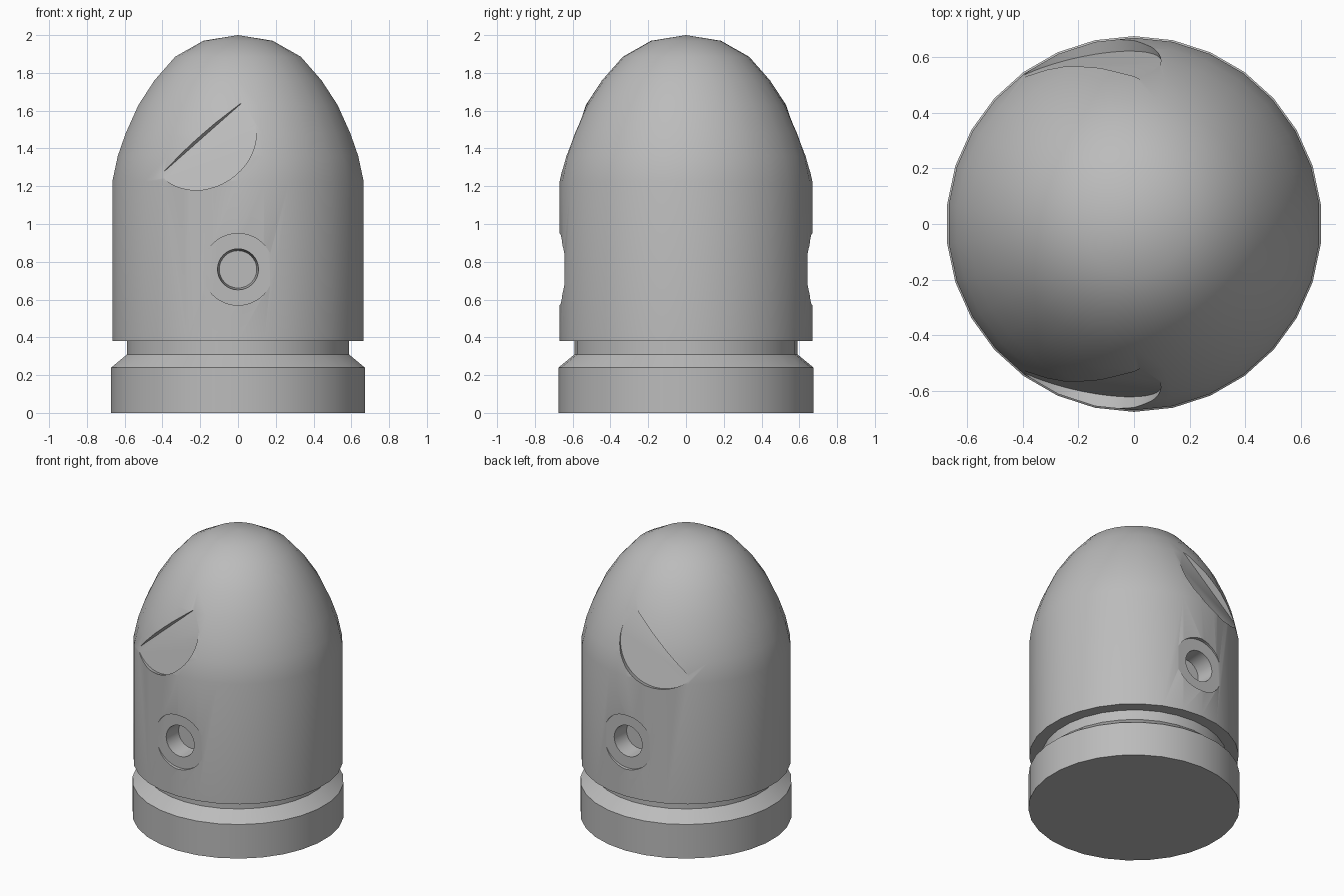
import bpy, bmesh, math
from mathutils import Matrix, Vector

cube = bpy.data.objects.get("Cube")
if cube:
    bpy.data.objects.remove(cube, do_unlink=True)

SIDES = 30

metal = bpy.data.materials.new("plain_grey")
metal.use_nodes = True
colour = (0.5, 0.5, 0.5, 1)
metal.diffuse_color = colour
metal.node_tree.nodes["Principled BSDF"].inputs["Base Color"].default_value = colour


def finish(name, bm):
    bmesh.ops.recalc_face_normals(bm, faces=bm.faces)
    mesh = bpy.data.meshes.new(name)
    bm.to_mesh(mesh)
    bm.free()
    mesh.materials.append(metal)
    ob = bpy.data.objects.new(name, mesh)
    bpy.context.collection.objects.link(ob)
    return ob


def lathe(name, profile):
    """Spin (radius, height) points around z, with a vertex on the y axis."""
    bm = bmesh.new()
    verts = [bm.verts.new((0, r, z)) for r, z in profile]
    edges = [bm.edges.new(pair) for pair in zip(verts, verts[1:])]
    bmesh.ops.spin(bm, geom=verts + edges, cent=(0, 0, 0), axis=(0, 0, 1),
                   angle=math.tau, steps=SIDES, use_duplicate=False)
    bmesh.ops.remove_doubles(bm, verts=bm.verts, dist=0.0005)
    return finish(name, bm)


def prism(name, outline, matrix, depth, far_scale=1.0):
    """Extrude a flat outline along its local z axis."""
    bm = bmesh.new()
    face = bm.faces.new([bm.verts.new((x, y, 0)) for x, y in outline])
    out = bmesh.ops.extrude_face_region(bm, geom=[face])["geom"]
    for v in out:
        if isinstance(v, bmesh.types.BMVert):
            v.co = Vector((v.co.x * far_scale, v.co.y * far_scale, depth))
    bmesh.ops.transform(bm, matrix=matrix, verts=bm.verts)
    return finish(name, bm)


def arc(radius, sweep, steps, closed):
    count = steps if closed else steps + 1
    return [(radius * math.cos(sweep * i / steps), radius * math.sin(sweep * i / steps))
            for i in range(count)]


def frame(origin, x_axis, z_axis):
    z = Vector(z_axis).normalized()
    x = Vector(x_axis)
    x = (x - z * x.dot(z)).normalized()
    m = Matrix((x, z.cross(x), z)).transposed().to_4x4()
    m.translation = origin
    return m


# Body: base flange, bevel, groove, straight wall and rounded nose
body = lathe("body", [
    (0, 0), (0.675, 0), (0.675, 0.24), (0.59, 0.31), (0.59, 0.38),
    (0.669, 0.38), (0.669, 1.225), (0.64, 1.36), (0.598, 1.48),
    (0.53, 1.63), (0.445, 1.76), (0.335, 1.885), (0.185, 1.97), (0, 2)])

# Cutters, made for the front and mirrored to the back
cutters = []
for label, side in (("front", -1), ("back", 1)):
    flip = Matrix.Diagonal((1, -side, 1, 1))
    outward = frame((0, -0.644, 0.76), (1, 0, 0), (0, -1, 0))
    inward = frame((0, -0.66, 0.76), (1, 0, 0), (0, 1, 0))
    slanted = frame((-0.19, -0.523, 1.455), (-0.747, 0, -0.665), (-0.211, -0.943, 0.257))
    cutters += [
        # Slanted half-round notch
        prism(label + "_notch_cutter", arc(0.295, math.pi, 24, False), flip @ slanted, 0.3),
        # Shallow round seat
        prism(label + "_seat_cutter", arc(0.19, math.tau, 40, True), flip @ outward, 0.2),
        # Blind tapered hole
        prism(label + "_hole_cutter", arc(0.11, math.tau, 32, True), flip @ inward, 0.14, 0.9),
    ]

bpy.context.view_layer.objects.active = body
body.select_set(True)
for cutter in cutters:
    mod = body.modifiers.new(cutter.name, 'BOOLEAN')
    mod.operation = 'DIFFERENCE'
    mod.solver = 'EXACT'
    mod.object = cutter
    bpy.ops.object.modifier_apply(modifier=mod.name)
    bpy.data.objects.remove(cutter, do_unlink=True)

bpy.ops.object.select_all(action='DESELECT')
body.select_set(True)
bpy.ops.object.shade_smooth_by_angle(angle=math.radians(30))
